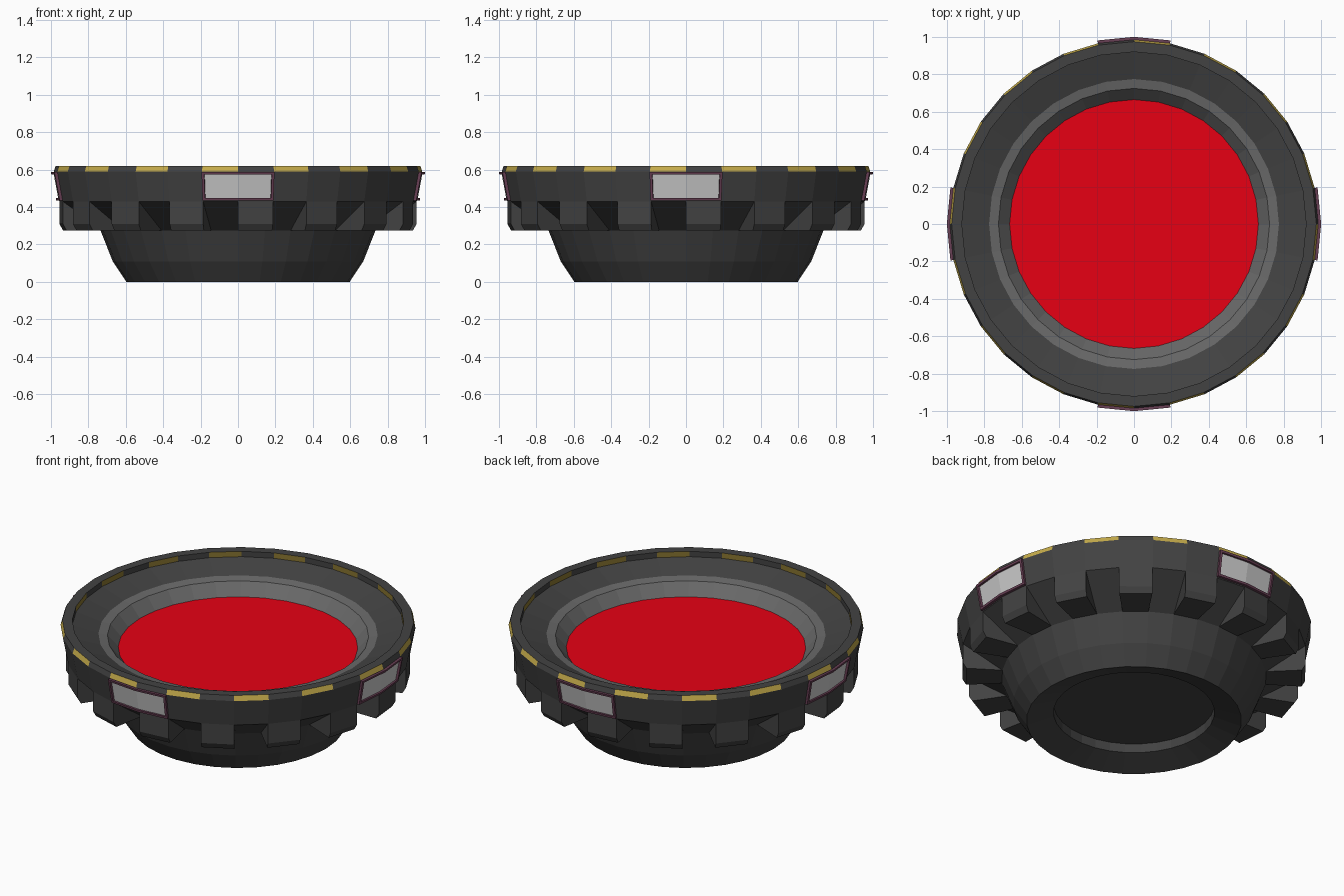
import bpy, bmesh
from math import radians, cos, sin

if "Cube" in bpy.data.objects:
    bpy.data.objects.remove(bpy.data.objects["Cube"])

N = 32
STEP = 360 / N


def material(name, rgb):
    m = bpy.data.materials.new(name)
    m.diffuse_color = (*rgb, 1)
    m.use_nodes = True
    m.node_tree.nodes["Principled BSDF"].inputs["Base Color"].default_value = m.diffuse_color
    return m


DARK = material("dark_grey", (0.055, 0.055, 0.055))
MID = material("mid_grey", (0.14, 0.14, 0.14))
GOLD = material("gold", (0.56, 0.41, 0.07))
DULL_GOLD = material("dull_gold", (0.25, 0.18, 0.03))
RED = material("red", (0.8, 0.0, 0.007))
MAUVE = material("mauve", (0.14, 0.05, 0.09))
PANE = material("pale_grey", (0.55, 0.55, 0.55))


def sweep(bm, profile, angles, ring=False, closed=True, mat=lambda seg, sector: 0):
    """Sweep an (r, z) profile through angles in degrees."""
    cols = [[bm.verts.new((r * cos(radians(a)), r * sin(radians(a)), z))
             for r, z in profile] for a in angles]
    pairs = list(zip(cols, cols[1:] + cols[:1]))
    if not ring:
        pairs.pop()
    n = len(profile)
    for s, (a, b) in enumerate(pairs):
        for i in range(n if closed else n - 1):
            j = (i + 1) % n
            bm.faces.new((a[i], a[j], b[j], b[i])).material_index = mat(i, s)
    if closed and not ring:
        bm.faces.new(cols[0])
        bm.faces.new(cols[-1][::-1])
    return cols


def finish(name, bm, mats):
    bmesh.ops.recalc_face_normals(bm, faces=bm.faces[:])
    me = bpy.data.meshes.new(name)
    bm.to_mesh(me)
    bm.free()
    for m in mats:
        me.materials.append(m)
    ob = bpy.data.objects.new(name, me)
    bpy.context.collection.objects.link(ob)
    return ob


def wall(z):
    """Radius of the tapered outer wall at height z."""
    return 0.955 + 0.03 * (z - 0.43) / 0.16


# Bowl body: red floor, inner step, striped rim, outer wall, foot, recess
profile = [(0.665, 0.46), (0.725, 0.53), (0.775, 0.54), (0.92, 0.587),
           (0.92, 0.62), (0.975, 0.62), (0.985, 0.59), (0.955, 0.43),
           (0.735, 0.275), (0.67, 0.11),
           (0.597, 0), (0.447, 0.05), (0.447, 0.106)]


def body_mat(seg, sector):
    if seg < 2:
        return 1
    return {3: 4, 5: 2}.get(seg, 0) if sector % 2 else 0


bm = bmesh.new()
cols = sweep(bm, profile, [i * STEP for i in range(N)], True, False, body_mat)
bm.faces.new([c[0] for c in cols]).material_index = 3
bm.faces.new([c[-1] for c in cols])
finish("bowl_body", bm, [DARK, MID, GOLD, RED, DULL_GOLD])

# Teeth under the outer wall, on every second sector
bm = bmesh.new()
tooth = [(0.955, 0.43), (0.955, 0.31), (0.935, 0.275), (0.735, 0.275)]
for i in range(0, N, 2):
    sweep(bm, tooth, [i * STEP, (i + 1) * STEP])
finish("teeth", bm, [DARK])


# Four framed windows, each two sectors wide
def bar(z0, z1, out):
    return [(wall(z0) - 0.01, z0), (wall(z0) + out, z0),
            (wall(z1) + out, z1), (wall(z1) - 0.01, z1)]


Z0, Z1, T, SIDE = 0.436, 0.588, 0.013, 0.8
frames, panes = bmesh.new(), bmesh.new()
for q in range(4):
    c = q * 90
    span = [c - STEP, c, c + STEP]
    sweep(frames, bar(Z0, Z0 + T, 0.016), span)
    sweep(frames, bar(Z1 - T, Z1, 0.016), span)
    for a in (c - STEP, c + STEP - SIDE):
        sweep(frames, bar(Z0 + T, Z1 - T, 0.016), [a, a + SIDE])
    sweep(panes, bar(Z0 + T, Z1 - T, 0.003), [c - STEP + SIDE, c, c + STEP - SIDE])
finish("window_frames", frames, [MAUVE])
finish("window_panes", panes, [PANE])
